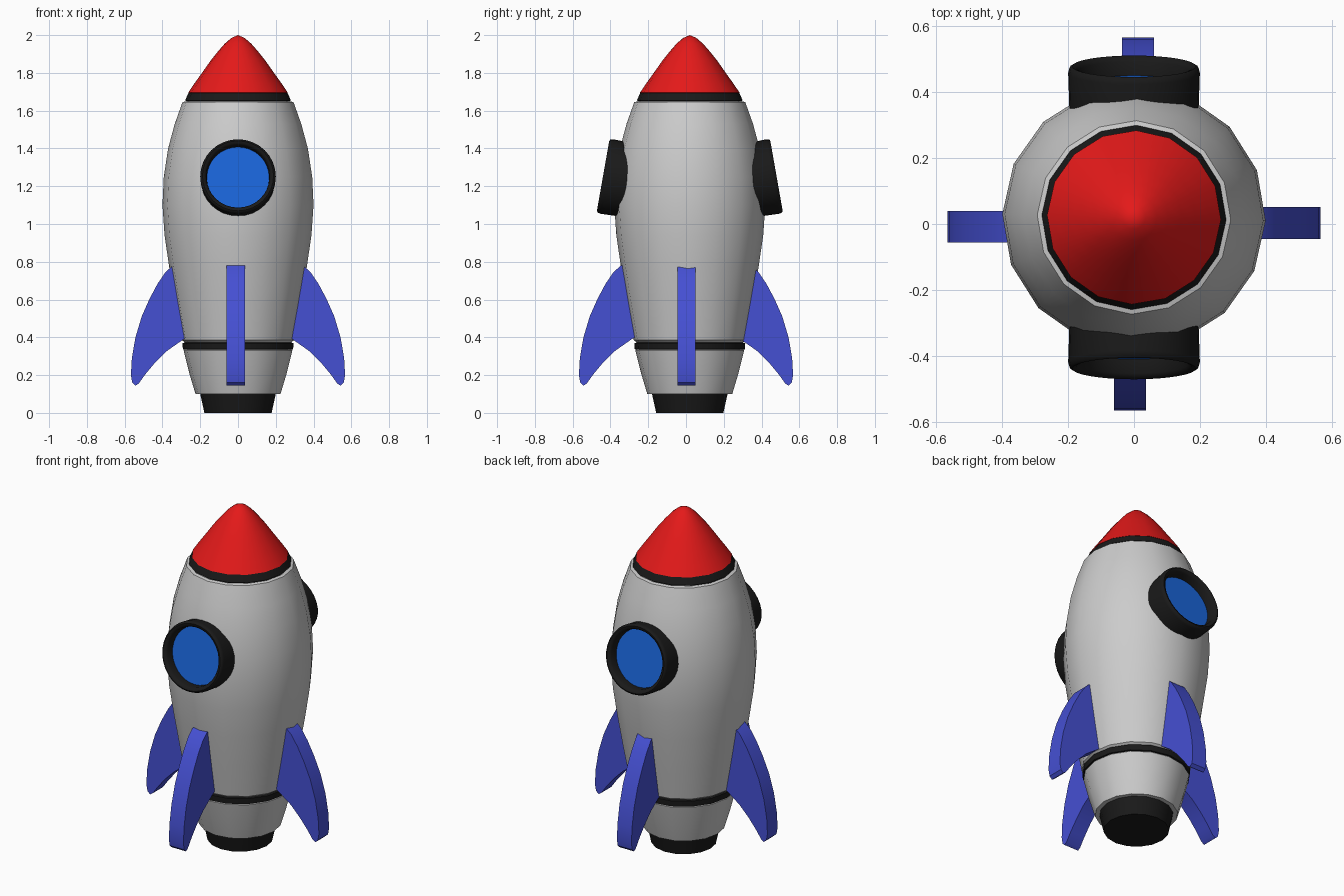
import bpy, bmesh, math
from mathutils import Matrix, Vector

if "Cube" in bpy.data.objects:
    bpy.data.objects.remove(bpy.data.objects["Cube"])

CY = 0.02  # the hull axis sits slightly behind the fins' centre


def material(name, rgb):
    m = bpy.data.materials.new(name)
    m.diffuse_color = (*rgb, 1)
    m.use_nodes = True
    m.node_tree.nodes["Principled BSDF"].inputs["Base Color"].default_value = m.diffuse_color
    return m


RED = material("red", (0.78, 0.01, 0.01))
BLACK = material("black", (0.01, 0.01, 0.01))
FIN_BLUE = material("fin_blue", (0.06, 0.08, 0.65))
GLASS_BLUE = material("glass_blue", (0.01, 0.13, 0.7))


def finish(name, bm, mat, angle):
    bmesh.ops.remove_doubles(bm, verts=bm.verts, dist=1e-5)
    me = bpy.data.meshes.new(name)
    bm.to_mesh(me)
    bm.free()
    ob = bpy.data.objects.new(name, me)
    bpy.context.collection.objects.link(ob)
    if mat:
        me.materials.append(mat)
    bpy.ops.object.select_all(action='DESELECT')
    ob.select_set(True)
    bpy.context.view_layer.objects.active = ob
    bpy.ops.object.shade_smooth_by_angle(angle=math.radians(angle))
    return ob


def lathe(name, profile, mat=None, sides=16, turn=0.0, matrix=Matrix(), angle=35):
    """Revolve (radius, height) points, listed bottom to top on the outside."""
    bm = bmesh.new()
    rings = []
    for r, z in profile:
        if r == 0:
            rings.append([bm.verts.new((0, 0, z))] * sides)
        else:
            a = [turn + 2 * math.pi * i / sides for i in range(sides)]
            rings.append([bm.verts.new((r * math.cos(t), r * math.sin(t), z)) for t in a])
    for lo, hi in zip(rings, rings[1:]):
        for i in range(sides):
            j = (i + 1) % sides
            bm.faces.new(list(dict.fromkeys((lo[i], lo[j], hi[j], hi[i]))))
    bm.transform(matrix)
    return finish(name, bm, mat, angle)


# Hull sections, stacked from the engine to the nose
hull = Matrix.Translation((0, CY, 0))
sections = [
    ("nozzle", BLACK, [(0, 0), (0.178, 0), (0.2, 0.1)]),
    ("tail_section", None, [(0.2, 0.1), (0.225, 0.1), (0.258, 0.21), (0.288, 0.33), (0.278, 0.34)]),
    ("lower_band", BLACK, [(0.278, 0.335), (0.292, 0.337), (0.294, 0.37), (0.28, 0.372)]),
    ("main_hull", None, [(0.28, 0.372), (0.297, 0.385), (0.332, 0.58), (0.364, 0.77), (0.389, 0.94),
                         (0.4, 1.1), (0.393, 1.25), (0.37, 1.4), (0.335, 1.53), (0.294, 1.645), (0.276, 1.65)]),
    ("upper_band", BLACK, [(0.27, 1.648), (0.28, 1.655), (0.262, 1.695), (0.25, 1.695)]),
    ("nose_cone", RED, [(0.25, 1.693), (0.264, 1.695), (0.23, 1.745), (0.187, 1.805), (0.145, 1.865),
                        (0.105, 1.915), (0.07, 1.955), (0.035, 1.985), (0, 2.0)]),
]
for name, mat, profile in sections:
    lathe(name, profile, mat, 16, math.radians(-1.5), hull)

# Tilted portholes, front and back: a rounded rim with recessed glass
tilt = Matrix.Translation((0, -0.459, 1.255)) @ Matrix.Rotation(math.radians(80), 4, 'X')
for side, spin in (("front", 0), ("back", math.pi)):
    m = hull @ Matrix.Rotation(spin, 4, 'Z') @ tilt
    lathe(side + "_window_rim", [(0.195, -0.17), (0.2, -0.02), (0.196, -0.005), (0.188, 0),
                                 (0.176, -0.004), (0.168, -0.015), (0.165, -0.06)],
          BLACK, 32, 0, m, 50)
    lathe(side + "_window_glass", [(0.166, -0.058), (0, -0.058)], GLASS_BLUE, 32, 0, m)

# Four swept fins: outline as (distance from axis, height)
FIN = [(0.27, 0.79), (0.345, 0.78), (0.384, 0.745), (0.425, 0.685), (0.468, 0.605), (0.51, 0.51),
       (0.543, 0.4), (0.562, 0.29), (0.567, 0.2), (0.56, 0.16), (0.543, 0.144), (0.525, 0.156),
       (0.49, 0.205), (0.44, 0.265), (0.38, 0.325), (0.285, 0.392), (0.25, 0.41)]


def fin(name, heading, offset):
    bm = bmesh.new()
    face = bm.faces.new([bm.verts.new((r, -0.048, z)) for r, z in FIN])
    ext = bmesh.ops.extrude_face_region(bm, geom=[face])
    bmesh.ops.translate(bm, vec=(0, 0.096, 0),
                        verts=[v for v in ext["geom"] if isinstance(v, bmesh.types.BMVert)])
    bmesh.ops.recalc_face_normals(bm, faces=bm.faces)
    bm.transform(Matrix.Translation(Vector(offset)) @ Matrix.Rotation(math.radians(heading), 4, 'Z'))
    finish(name, bm, FIN_BLUE, 30)


fin("right_fin", 0, (0, 0.003, 0))
fin("back_fin", 90, (0.012, 0, 0))
fin("left_fin", 180, (0, -0.008, 0))
fin("front_fin", 270, (-0.012, 0, 0))
